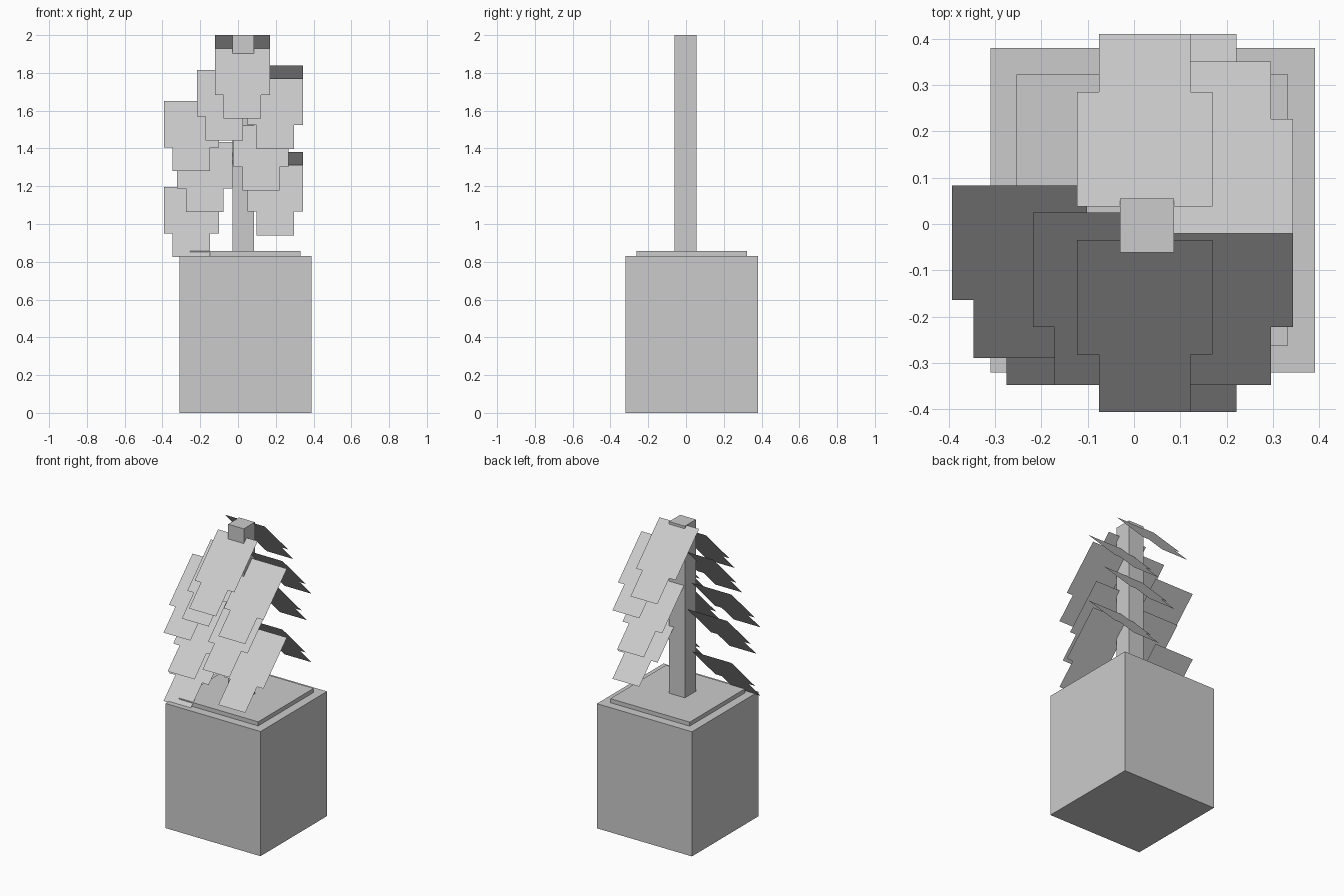
import bpy
from mathutils import Vector

cube = bpy.data.objects.get("Cube")
if cube:
    bpy.data.objects.remove(cube, do_unlink=True)

grey = bpy.data.materials.new("plain grey")
grey.use_nodes = True
colour = (0.6, 0.6, 0.6, 1)
grey.diffuse_color = colour
grey.node_tree.nodes["Principled BSDF"].inputs["Base Color"].default_value = colour


def box(name, low, high):
    low, high = Vector(low), Vector(high)
    bpy.ops.mesh.primitive_cube_add(size=1, location=(low + high) / 2)
    ob = bpy.context.object
    ob.name = name
    ob.scale = high - low
    ob.data.materials.append(grey)


# Leaf outline: a wide upper part stepping in to a narrow tip,
# as (across, drop) where the leaf slopes outward at 45 degrees
WIDTH, INSET, STEP, LENGTH = 0.292, 0.047, 0.247, 0.372
OUTLINE = [(0, 0), (0, STEP), (INSET, STEP), (INSET, LENGTH),
           (WIDTH - INSET, LENGTH), (WIDTH - INSET, STEP), (WIDTH, STEP), (WIDTH, 0)]


def leaf(name, x, y, z, side):
    """side is -1 for leaves sloping to the front, 1 for the back"""
    points = [(x + a, y + side * d, z - d) for a, d in OUTLINE]
    face = list(range(len(points)))
    if side > 0:
        face.reverse()
    mesh = bpy.data.meshes.new(name)
    mesh.from_pydata(points, [], [face])
    mesh.materials.append(grey)
    bpy.context.collection.objects.link(bpy.data.objects.new(name, mesh))


# Planter, soil and trunk
box("planter", (-0.31, -0.32, 0), (0.39, 0.38, 0.83))
box("soil", (-0.253, -0.262, 0.83), (0.332, 0.322, 0.857))
box("trunk", (-0.03, -0.062, 0.857), (0.086, 0.055, 2))

# Front leaves in three rows of depth: (x, top height)
front_rows = {
    -0.034: [(-0.123, 1.93), (-0.024, 1.55)],
    0.025: [(-0.218, 1.815), (0.051, 1.77), (-0.322, 1.435), (0.051, 1.312)],
    0.083: [(-0.393, 1.652), (-0.393, 1.197)],
}
# Back leaves
back_rows = {
    0.038: [(-0.123, 2), (-0.024, 1.62)],
    -0.021: [(0.051, 1.838), (0.051, 1.382)],
}
for label, rows, side in (("front", front_rows, -1), ("back", back_rows, 1)):
    count = 0
    for y, places in rows.items():
        for x, z in places:
            count += 1
            leaf(f"{label}_leaf_{count}", x, y, z, side)
